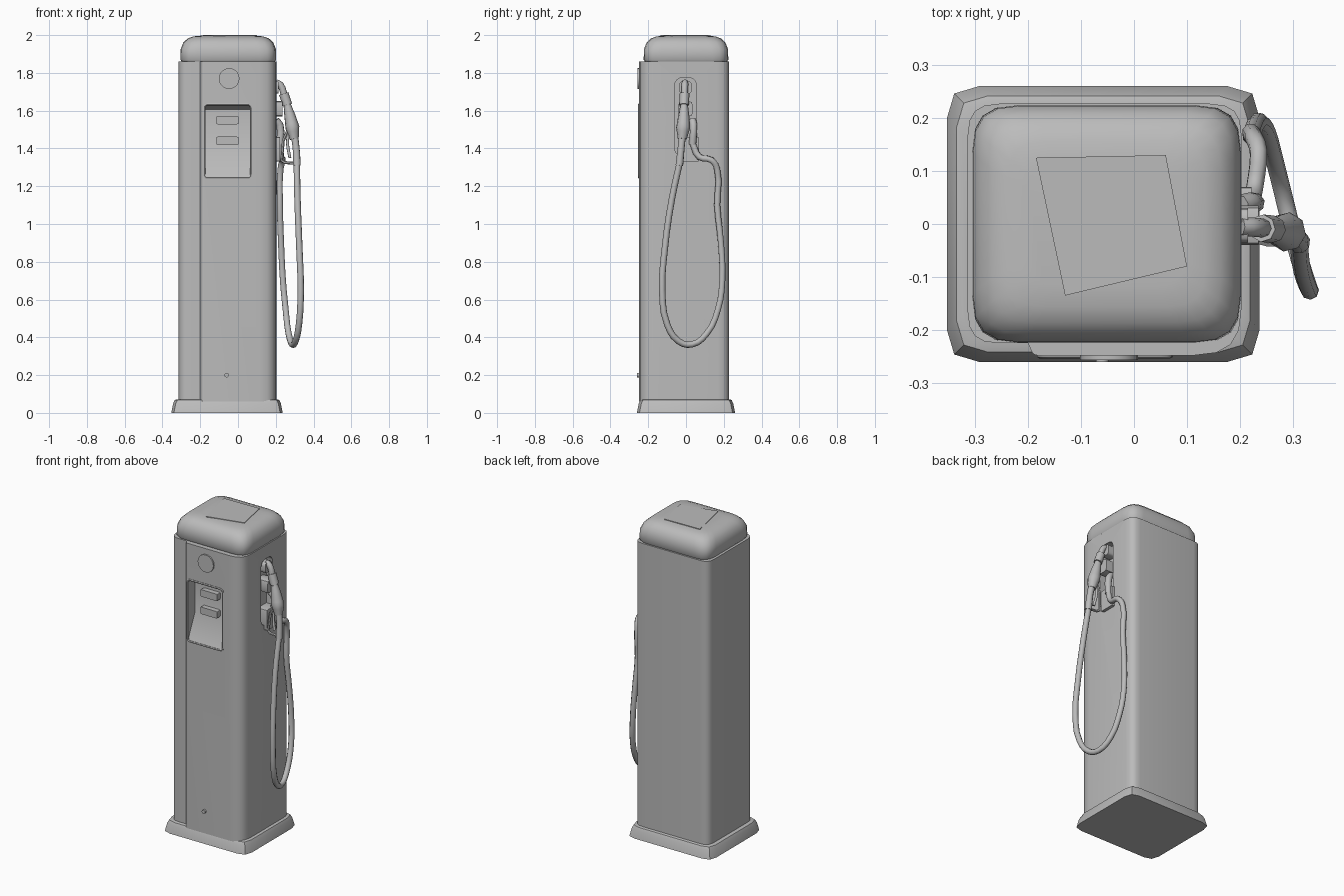
import bpy, bmesh, math
from mathutils import Vector

old = bpy.data.objects.get("Cube")
if old:
    bpy.data.objects.remove(old, do_unlink=True)

paint = bpy.data.materials.new("plain grey")
paint.use_nodes = True
GREY = (0.5, 0.5, 0.5, 1)
paint.diffuse_color = GREY
paint.node_tree.nodes["Principled BSDF"].inputs["Base Color"].default_value = GREY


def finish(ob, angle=40):
    bpy.ops.object.select_all(action="DESELECT")
    ob.select_set(True)
    bpy.context.view_layer.objects.active = ob
    bpy.ops.object.shade_smooth_by_angle(angle=math.radians(angle))
    return ob


def rounded(corners, seg=4):
    """2D outline from (x, y, radius) corners, with each corner arced."""
    pts = []
    for i, (x, y, r) in enumerate(corners):
        p = Vector((x, y))
        a = (Vector(corners[i - 1][:2]) - p).normalized()
        b = (Vector(corners[(i + 1) % len(corners)][:2]) - p).normalized()
        if r == 0:
            pts.append(p)
            continue
        start, end = p + a * r, p + b * r
        for k in range(seg + 1):
            t = k / seg
            w = 1.2 * t * (1 - t)
            pts.append((start * (1 - t) ** 2 + p * (2 * t * (1 - t) + w * 0.3)
                        + end * t ** 2) / (1 + w * 0.3))
    return pts


def box_outline(x0, x1, y0, y1, r, seg=4):
    return rounded([(x0, y0, r), (x1, y0, r), (x1, y1, r), (x0, y1, r)], seg)


def loft(name, rings, angle=40):
    """Skin between rings of 3D points and close both ends."""
    bm = bmesh.new()
    rows = [[bm.verts.new(p) for p in ring] for ring in rings]
    n = len(rows[0])
    for low, high in zip(rows, rows[1:]):
        for i in range(n):
            j = (i + 1) % n
            bm.faces.new((low[i], low[j], high[j], high[i]))
    bm.faces.new(rows[0][::-1])
    bm.faces.new(rows[-1])
    bmesh.ops.recalc_face_normals(bm, faces=bm.faces)
    me = bpy.data.meshes.new(name)
    bm.to_mesh(me)
    bm.free()
    me.materials.append(paint)
    ob = bpy.data.objects.new(name, me)
    bpy.context.collection.objects.link(ob)
    return finish(ob, angle)


def layers(outline, *heights):
    return [[(p.x, p.y, z) for p in outline] for z in heights]


def along_x(outline, *xs):
    return [[(x, p.x, p.y) for p in outline] for x in xs]


def along_y(outline, *ys):
    return [[(p.x, y, p.y) for p in outline] for y in ys]


def tube(name, points, radius, sides=2, smooth=True, closed=False):
    """Swept tube through points; a fourth value scales the radius."""
    cu = bpy.data.curves.new(name, "CURVE")
    cu.dimensions = "3D"
    cu.bevel_depth, cu.bevel_resolution = radius, sides
    cu.use_fill_caps, cu.resolution_u = True, 3
    sp = cu.splines.new("BEZIER" if smooth else "POLY")
    pts = sp.bezier_points if smooth else sp.points
    pts.add(len(points) - 1)
    for bp, p in zip(pts, points):
        bp.co = p[:3] if smooth else (*p[:3], 1)
        bp.radius = p[3] if len(p) > 3 else 1
        if smooth:
            bp.handle_left_type = bp.handle_right_type = "AUTO"
    sp.use_cyclic_u = closed
    ob = bpy.data.objects.new(name, cu)
    bpy.context.collection.objects.link(ob)
    bpy.ops.object.select_all(action="DESELECT")
    ob.select_set(True)
    bpy.context.view_layer.objects.active = ob
    bpy.ops.object.convert(target="MESH")
    ob = bpy.context.object
    ob.data.materials.clear()
    ob.data.materials.append(paint)
    return finish(ob, 50)


def cut(ob, cutter):
    mod = ob.modifiers.new("recess", "BOOLEAN")
    mod.operation, mod.solver, mod.object = "DIFFERENCE", "EXACT", cutter
    bpy.context.view_layer.objects.active = ob
    bpy.ops.object.modifier_apply(modifier=mod.name)
    bpy.data.objects.remove(cutter, do_unlink=True)


# Plinth with clipped corners and a sloped top edge
plinth = []
for z, inset in ((0, 0), (0.05, 0.01), (0.068, 0.018), (0.072, 0.03)):
    plinth += layers(box_outline(-0.353 + inset, 0.237 - inset, -0.26 + inset,
                                 0.26 - inset, 0.06, 2), z)
loft("plinth", plinth, 35)

# Cabinet with a raised front panel that wraps round the right corner
cabinet = loft("cabinet", layers(rounded([
    (-0.314, -0.225, 0.06), (-0.2, -0.225, 0), (-0.19, -0.248, 0.01),
    (0.203, -0.248, 0.09), (0.203, 0.227, 0.06), (-0.314, 0.227, 0.06)]), 0.06, 1.86))

# Display recess: deep at the top, sloping out to the front below
slope = [Vector(p) for p in ((-0.3, 1.63), (-0.248, 1.63), (-0.18, 1.605),
                             (-0.18, 1.40), (-0.248, 1.25), (-0.3, 1.25))]
cut(cabinet, loft("display_cutter", along_x(slope, -0.175, 0.065)))
# Nozzle recess in the side
cut(cabinet, loft("nozzle_cutter", along_x(
    box_outline(-0.06, 0.055, 1.36, 1.775, 0.05), 0.16, 0.25)))
finish(cabinet)

# Rim, readouts, badge and lock on the front
rim = box_outline(-0.178, 0.068, 1.245, 1.633, 0.02, 3)
tube("display_rim", [(p.x, -0.248, p.y) for p in rim], 0.006, 1, False, True)
for name, z in (("upper_readout", 1.55), ("lower_readout", 1.44)):
    loft(name, along_y(box_outline(-0.115, 0.003, z - 0.022, z + 0.022, 0.008, 2),
                       -0.175, -0.212))


def disc(name, x, z, r, y0, y1):
    ring = [Vector((x + r * math.cos(i * math.tau / 20), z + r * math.sin(i * math.tau / 20)))
            for i in range(20)]
    loft(name, along_y(ring, y0, y1))


disc("badge", -0.047, 1.77, 0.055, -0.24, -0.257)
disc("lock", -0.06, 0.2, 0.012, -0.24, -0.26)

# Rounded lid with a thin turned plate on top
lid = []
for z, inset, r in ((1.855, 0.012, 0.08), (1.87, 0.002, 0.085), (1.925, 0.003, 0.09),
                    (1.96, 0.017, 0.09), (1.982, 0.04, 0.085), (1.993, 0.07, 0.07),
                    (1.997, 0.11, 0.05)):
    lid += layers(box_outline(-0.307 + inset, 0.204 - inset, -0.226 + inset,
                              0.226 - inset, r), z)
loft("lid", lid, 50)
plate = [Vector(p) for p in ((-0.13, -0.135), (0.1, -0.08), (0.06, 0.13), (-0.185, 0.125))]
loft("lid_plate", layers(plate, 1.994, 2.0))

# Nozzle holder inside the side recess
loft("holder_plate", along_x(box_outline(-0.03, 0.07, 1.33, 1.46, 0.01, 2), 0.155, 0.222))
loft("holder_hook", along_x(box_outline(-0.04, 0.035, 1.57, 1.65, 0.02, 2), 0.155, 0.235))
loft("spout_socket", along_x(box_outline(-0.035, 0.03, 1.69, 1.755, 0.02, 3), 0.155, 0.215))
tube("hose_joint", [(0.2, 0.035, 1.55), (0.222, 0.04, 1.52), (0.22, 0.035, 1.42)], 0.02)

# Nozzle: spout, valve body, grip, lever and guard
tube("spout", [(0.2, -0.005, 1.75), (0.225, -0.006, 1.735), (0.245, -0.008, 1.68),
               (0.272, -0.012, 1.60)], 0.018)
tube("spout_collar", [(0.242, -0.008, 1.69), (0.262, -0.01, 1.63)], 0.026)
tube("valve_body", [(0.262, -0.01, 1.625, 0.7), (0.275, -0.012, 1.57, 1),
                    (0.288, -0.015, 1.51, 1.25), (0.298, -0.02, 1.45, 0.8)], 0.03)
tube("grip", [(0.294, -0.018, 1.49, 1.1), (0.307, -0.025, 1.41), (0.312, -0.035, 1.31, 1.1)],
     0.019)
tube("lever", [(0.27, -0.015, 1.49), (0.262, -0.02, 1.43), (0.275, -0.03, 1.35)], 0.008)
tube("guard", [(0.265, -0.015, 1.5), (0.24, -0.02, 1.44), (0.232, -0.03, 1.335),
               (0.25, -0.035, 1.325), (0.325, -0.035, 1.32)], 0.008, 1, False)

# Hose looping down from the grip and back up to the cabinet
tube("hose", [(0.311, -0.032, 1.33), (0.315, -0.075, 1.13), (0.325, -0.112, 0.87),
              (0.332, -0.126, 0.65), (0.323, -0.1, 0.47), (0.305, -0.04, 0.38),
              (0.288, 0.03, 0.362), (0.268, 0.11, 0.42), (0.252, 0.17, 0.55),
              (0.238, 0.192, 0.7), (0.228, 0.185, 0.9), (0.222, 0.165, 1.1),
              (0.225, 0.165, 1.29), (0.235, 0.135, 1.338), (0.228, 0.07, 1.355),
              (0.22, 0.035, 1.43)], 0.017)
